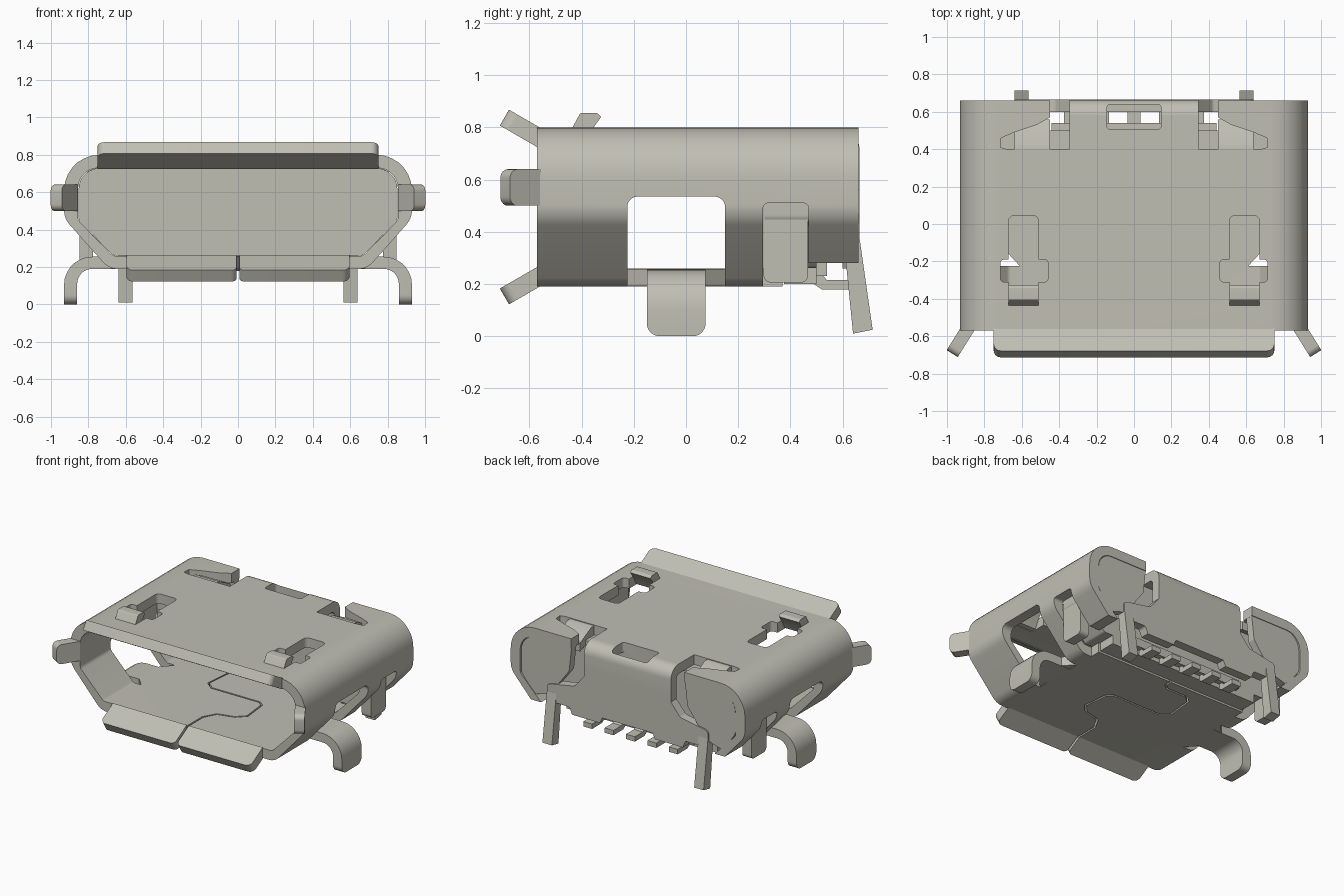
import bpy, bmesh, math
from mathutils import Matrix, Vector

cube = bpy.data.objects.get("Cube")
if cube:
    bpy.data.objects.remove(cube, do_unlink=True)

metal = bpy.data.materials.new("warm grey metal")
metal.use_nodes = True
COL = (0.53, 0.52, 0.455, 1)
metal.diffuse_color = COL
metal.node_tree.nodes["Principled BSDF"].inputs["Base Color"].default_value = COL


def fillet(pts, n=7):
    """Round the corners of a profile; each point is (a, b) or (a, b, radius)."""
    out = []
    for i, p in enumerate(pts):
        c = Vector(p[:2])
        if len(p) < 3:
            out.append(c)
            continue
        d0 = (Vector(pts[i - 1][:2]) - c).normalized()
        d1 = (Vector(pts[(i + 1) % len(pts)][:2]) - c).normalized()
        half = d0.angle(d1) / 2
        centre = c + (d0 + d1).normalized() * (p[2] / math.sin(half))
        t = p[2] / math.tan(half)
        v0, v1 = c + d0 * t - centre, c + d1 * t - centre
        sweep = v0.angle_signed(v1)
        for k in range(n + 1):
            out.append(centre + Matrix.Rotation(-sweep * k / n, 2) @ v0)
    return out


def prism(name, axis, pts, lo, hi, mirror=False, matrix=None):
    """Extrude a rounded profile along an axis, optionally mirrored in x."""
    place = {"x": lambda a, b, c: (c, a, b),
             "y": lambda a, b, c: (a, c, b),
             "z": lambda a, b, c: (a, b, c)}[axis]
    bm = bmesh.new()
    base = bm.faces.new([bm.verts.new(place(a, b, lo)) for a, b in fillet(pts)])
    ext = bmesh.ops.extrude_face_region(bm, geom=[base])
    move = Vector(place(0, 0, hi - lo))
    bmesh.ops.translate(bm, vec=move,
                        verts=[v for v in ext["geom"] if isinstance(v, bmesh.types.BMVert)])
    if matrix:
        bmesh.ops.transform(bm, matrix=matrix, verts=bm.verts)
    bmesh.ops.recalc_face_normals(bm, faces=bm.faces)
    mesh = bpy.data.meshes.new(name)
    bm.to_mesh(mesh)
    bm.free()
    mesh.materials.append(metal)
    ob = bpy.data.objects.new(name, mesh)
    bpy.context.collection.objects.link(ob)
    if mirror:
        m = ob.modifiers.new("mirror", "MIRROR")
        m.use_mirror_merge = False
    return ob


def box(name, x, y, z, mirror=False):
    return prism(name, "z", [(x[0], y[0]), (x[1], y[0]), (x[1], y[1]), (x[0], y[1])],
                 z[0], z[1], mirror)


def boolean(ob, cutter, op="DIFFERENCE"):
    m = ob.modifiers.new("cut", "BOOLEAN")
    m.object, m.operation, m.solver = cutter, op, "EXACT"
    bpy.context.view_layer.objects.active = ob
    bpy.ops.object.modifier_apply(modifier=m.name)
    bpy.data.objects.remove(cutter, do_unlink=True)


def both(half):
    """Complete a right-hand half profile with its mirror image."""
    return half + [(-p[0],) + tuple(p[1:]) for p in reversed(half)]


# Shell: bent sheet tube
shell = prism("shell", "y", both([(.93, .80, .19), (.93, .46, .12), (.69, .19, .1)]), -.57, .66)
inner = both([(.855, .73, .11), (.855, .45, .04), (.67, .26, .03)])
boolean(shell, prism("cutter", "y", inner, -.7, .8))

# Side openings for legs, rear side windows, rear underside
boolean(shell, prism("cutter", "x", [(-.225, .1), (.15, .1), (.15, .535, .04), (-.225, .535, .04)],
                     .61, 1.1, True))
boolean(shell, prism("cutter", "x", [(.295, .1), (.47, .1), (.47, .51, .02), (.295, .51, .02)],
                     .61, 1.1, True))
boolean(shell, box("cutter", (-1.1, 1.1), (.47, .8), (.1, .28)))
boolean(shell, box("cutter", (-.68, .68), (.37, .8), (.1, .3)))

# Top windows: narrow slot with wider cross slot
boolean(shell, prism("cutter", "z", [
    (.51, -.425), (.67, -.425), (.67, -.31), (.715, -.31, .02), (.715, -.19, .02),
    (.67, -.19), (.67, .045, .03), (.51, .045, .03), (.51, -.19), (.46, -.19, .02),
    (.46, -.31, .02), (.51, -.31)], .65, .9, True))

# Rear spring cutouts, rear fold relief and centre slot
boolean(shell, prism("cutter", "z", [
    (.345, .40), (.68, .40, .02), (.715, .41), (.71, .46), (.64, .49), (.52, .53),
    (.45, .57), (.45, .75), (.345, .75)], .65, .9, True))
boolean(shell, box("cutter", (-.345, .345), (.58, .8), (.6, .9)))
SLOT = [(-.145, .505, .02), (.145, .505, .02), (.145, .64, .02), (-.145, .64, .02)]
boolean(shell, prism("cutter", "z", SLOT, .65, .9))

# Dovetail seam in the floor
path = [Vector(p) for p in [(0, -.75), (0, -.40), (.05, -.31), (.17, -.28), (.23, -.22),
                            (.21, -.03), (.17, 0), (-.21, 0), (-.27, .05), (-.25, .25),
                            (-.20, .29), (-.04, .29), (0, .32), (0, .45)]]
left, right = [], []
for i, p in enumerate(path):
    a = (p - path[max(i - 1, 0)]).normalized()
    b = (path[min(i + 1, len(path) - 1)] - p).normalized()
    d = (a + b).normalized()
    off = Vector((-d.y, d.x)) * .006
    left.append(tuple(p + off))
    right.append(tuple(p - off))
boolean(shell, prism("cutter", "z", left + right[::-1], .15, .30))

# Flared lips round the mouth
tilt = math.radians(30)
prism("top_lip", "z", [(-.75, .02), (-.75, -.145, .04), (.75, -.145, .04), (.75, .02)], -.035, .035,
      matrix=Matrix.Translation((0, -.57, .765)) @ Matrix.Rotation(-tilt, 4, "X"))
prism("bottom_lip", "z", [(.008, .02), (.008, -.145, .03), (.595, -.145, .04), (.595, .02)],
      -.035, .035, True,
      Matrix.Translation((0, -.57, .225)) @ Matrix.Rotation(tilt, 4, "X"))
prism("side_lip", "x", [(.02, .50), (-.145, .50, .035), (-.145, .64, .035), (.02, .64)],
      -.035, .035, True,
      Matrix.Translation((.895, -.57, 0)) @ Matrix.Rotation(math.radians(32), 4, "Z"))

# Raised tabs at the front of the top windows
prism("top_tab", "x", [(-.47, .735), (-.435, .80), (-.405, .855, .01), (-.34, .855, .01),
                       (-.325, .84), (-.365, .785), (-.39, .735)], .51, .67, True)

# Side legs bent out and down, with flared roots
leg = prism("side_leg", "y", [(.5, .255), (.93, .255, .15), (.93, 0), (.86, 0),
                              (.86, .19, .08), (.5, .19)], -.15, .075)
boolean(leg, prism("cutter", "x", [(-.15, .4), (.075, .4), (.075, 0, .05), (-.15, 0, .05)],
                   .4, 1.1), "INTERSECT")
leg.modifiers.new("mirror", "MIRROR").use_mirror_merge = False
prism("side_leg_root", "z", [(.56, -.225), (.61, -.225), (.68, -.15), (.68, .075), (.61, .15),
                             (.56, .15)], .192, .258, True)

# Straight tabs hanging in the rear side windows
prism("side_tab", "x", [(.297, .54), (.297, .205, .03), (.468, .205, .03), (.468, .54)],
      .775, .847, True)

# Inner housing and its base
prism("housing", "y", both([(.852, .728, .11), (.852, .45, .04), (.668, .262, .03)]), .30, .50)
box("housing_base", (-.60, .60), (.375, .50), (.20, .30))
box("housing_step", (-.44, .44), (.48, .54), (.23, .29))

# Rear springs pressed down from the top
prism("rear_spring", "x", [(.39, .73), (.39, .795), (.43, .795), (.56, .73), (.56, .67)],
      .45, .64, True)

# Rear corner flaps
prism("rear_flap", "y", [(.45, .735), (.85, .735, .12), (.85, .46, .05), (.75, .32, .03),
                         (.62, .36), (.47, .56, .03)], .60, .655, True)

# Rear plate: folded over the top edge, then down to shoulders
fold = prism("rear_fold", "x", [(.57, .80), (.665, .80, .085), (.665, .60), (.60, .60),
                                (.60, .73, .03), (.57, .73)], -.345, .345)
boolean(fold, prism("cutter", "z", SLOT, .70, .9))
prism("rear_plate", "y", both([(.345, .65), (.345, .56), (.42, .47, .03), (.64, .43, .03),
                               (.64, .33), (.56, .31), (.46, .31, .02), (.44, .26), (.22, .26),
                               (.20, .30)]), .60, .665)
prism("rear_leg", "x", [(.60, .41), (.66, .41), (.715, .025), (.64, .01)], .565, .64, True)

# Contact pins
for i in range(5):
    x = (i - 2) * .17
    prism("contact_pin", "x", [(.46, .26), (.50, .26), (.54, .215), (.63, .215), (.63, .18),
                               (.52, .18), (.46, .22)], x - .035, x + .035)

# Smooth bends, sharp sheet edges
bpy.ops.object.select_all(action="DESELECT")
for ob in bpy.context.collection.objects:
    if ob.type == "MESH":
        ob.select_set(True)
        bpy.context.view_layer.objects.active = ob
bpy.ops.object.shade_smooth_by_angle(angle=math.radians(30))
